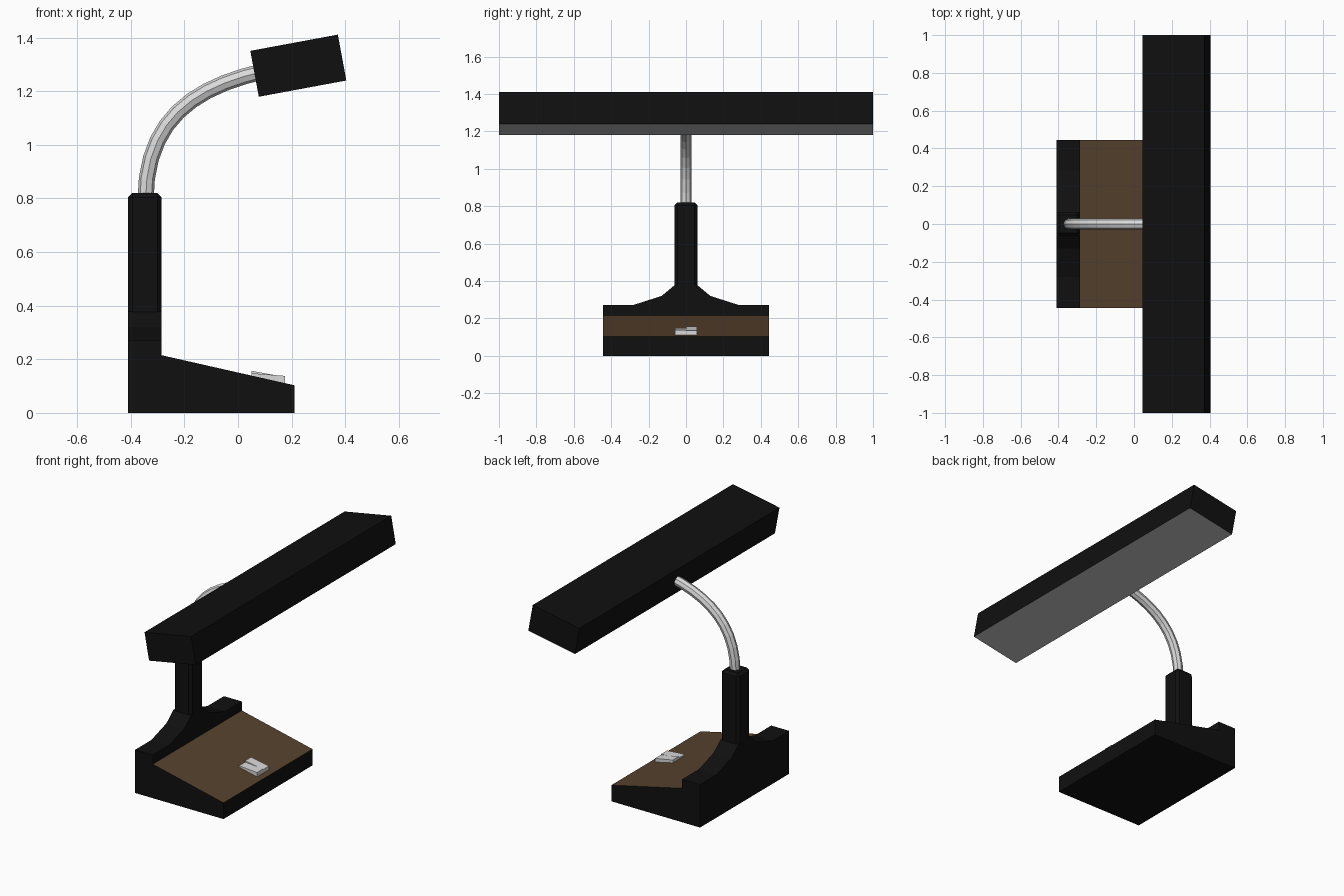
import bpy, bmesh, math
from mathutils import Matrix, Vector

cube = bpy.data.objects.get("Cube")
if cube:
    bpy.data.objects.remove(cube, do_unlink=True)


def material(name, rgb):
    m = bpy.data.materials.new(name)
    m.use_nodes = True
    color = (*rgb, 1)
    m.diffuse_color = color
    m.node_tree.nodes["Principled BSDF"].inputs["Base Color"].default_value = color
    return m


black = material("black", (0.005, 0.005, 0.005))
brown = material("brown", (0.095, 0.054, 0.027))
silver = material("silver", (0.7, 0.7, 0.7))
diffuser = material("diffuser grey", (0.55, 0.55, 0.55))


def finish(name, bm, *mats):
    bmesh.ops.recalc_face_normals(bm, faces=bm.faces)
    mesh = bpy.data.meshes.new(name)
    bm.to_mesh(mesh)
    bm.free()
    for m in mats:
        mesh.materials.append(m)
    obj = bpy.data.objects.new(name, mesh)
    bpy.context.collection.objects.link(obj)
    return obj


def prism(points, offset):
    """Extrude a closed outline along an offset vector."""
    bm = bmesh.new()
    face = bm.faces.new([bm.verts.new(p) for p in points])
    new = bmesh.ops.extrude_face_region(bm, geom=[face])["geom"]
    verts = [v for v in new if isinstance(v, bmesh.types.BMVert)]
    bmesh.ops.translate(bm, verts=verts, vec=offset)
    bmesh.ops.recalc_face_normals(bm, faces=bm.faces)
    return bm


def box(size, center, tilt=0):
    bm = bmesh.new()
    mat = (Matrix.Translation(center) @ Matrix.Rotation(tilt, 4, 'Y')
           @ Matrix.Diagonal((*size, 1)))
    bmesh.ops.create_cube(bm, size=1, matrix=mat)
    bm.normal_update()
    return bm


BACK, WALL, FRONT, HALF = -0.41, -0.285, 0.21, 0.445

# Wedge base with a brown sloping top
side = [(BACK, 0), (FRONT, 0), (FRONT, 0.103), (WALL, 0.215), (BACK, 0.215)]
bm = prism([(x, -HALF, z) for x, z in side], (0, 2 * HALF, 0))
bm.normal_update()
for f in bm.faces:
    f.material_index = int(f.normal.z > 0.5 and f.normal.x > 0.1)
finish("base", bm, black, brown)

# Rear wall flaring up to the column
half = [(HALF, 0.2), (HALF, 0.272), (0.28, 0.272), (0.13, 0.32), (0.06, 0.378)]
outline = half + [(-y, z) for y, z in reversed(half)]
finish("rear_wall", prism([(BACK, y, z) for y, z in outline],
                          (WALL - BACK, 0, 0)), black)

# Column with chamfered edges
bm = box((WALL - BACK, 0.125, 0.57), ((BACK + WALL) / 2, 0, 0.535))
bmesh.ops.bevel(bm, geom=bm.edges[:], offset=0.016, segments=1, affect='EDGES')
finish("column", bm, black)

# Rocker switch made of two opposed wedges
for name, y, rear, front in (("switch_right", -0.06, 0.148, 0.138),
                             ("switch_left", 0, 0.157, 0.134)):
    pts = [(0.05, 0.12), (0.175, 0.095), (0.175, front), (0.05, rear)]
    finish(name, prism([(x, y, z) for x, z in pts], (0, 0.06, 0)), silver)

# Curved neck
curve = bpy.data.curves.new("neck", 'CURVE')
curve.dimensions = '3D'
curve.bevel_depth = 0.03
curve.bevel_resolution = 2
curve.resolution_u = 10
curve.use_fill_caps = True
spline = curve.splines.new('BEZIER')
spline.bezier_points.add(1)
path = [((-0.345, 0.79), (-0.345, 1.09)), ((0.1, 1.275), (-0.17, 1.215))]
for p, (co, handle), end in zip(spline.bezier_points, path, (False, True)):
    p.handle_left_type = p.handle_right_type = 'FREE'
    co = Vector((co[0], 0, co[1]))
    handle = Vector((handle[0], 0, handle[1]))
    p.co = co
    p.handle_left = handle if end else 2 * co - handle
    p.handle_right = 2 * co - handle if end else handle
spline.use_smooth = False
curve.materials.append(silver)
bpy.context.collection.objects.link(bpy.data.objects.new("neck", curve))

# Long tilted lamp head with a light panel underneath
bm = box((0.332, 2, 0.174), (0.225, 0, 1.295), math.radians(-10.5))
for f in bm.faces:
    f.material_index = int(f.normal.z < -0.5)
finish("lamp_head", bm, black, diffuser)
